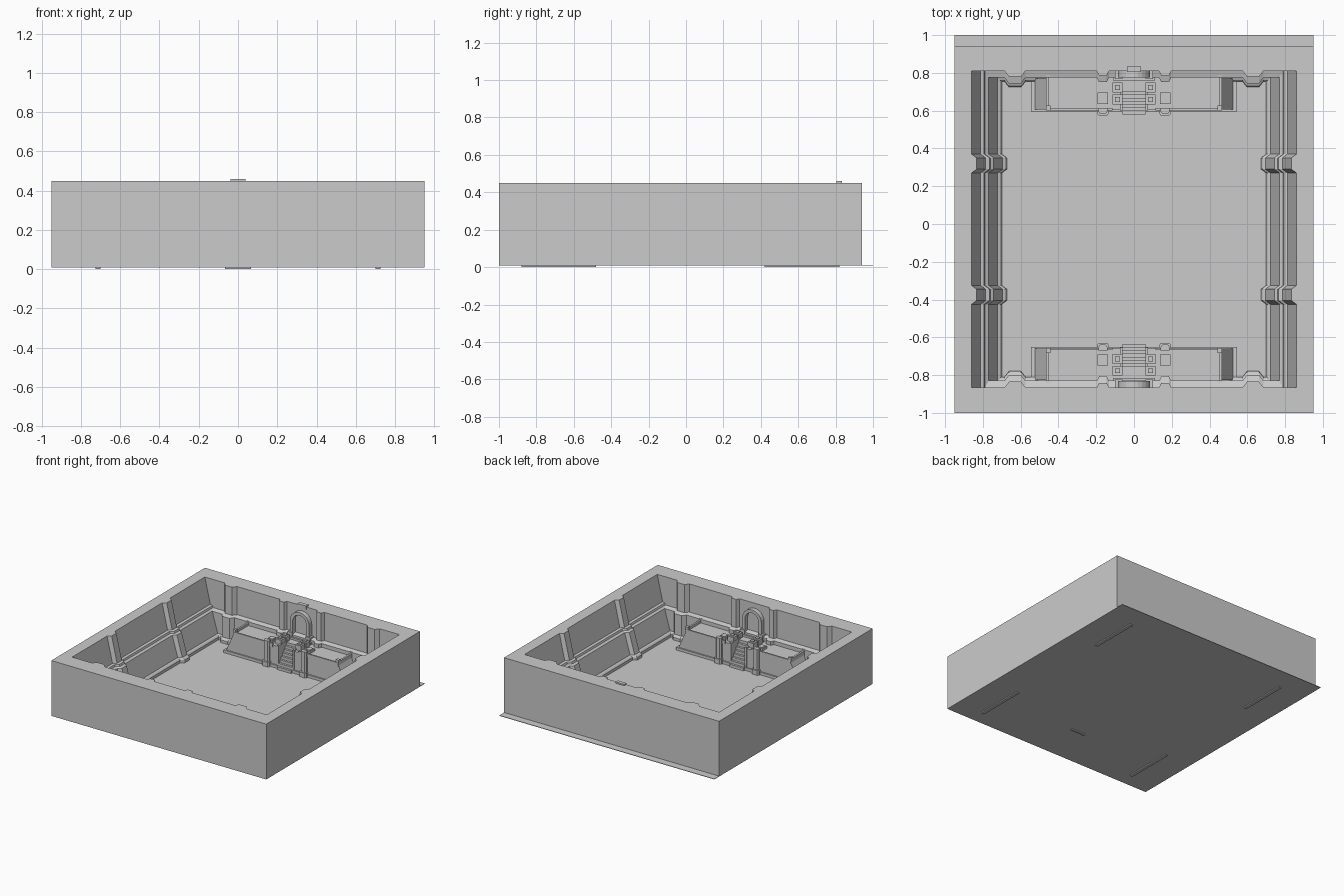
import bpy, bmesh, math

if "Cube" in bpy.data.objects:
    bpy.data.objects.remove(bpy.data.objects["Cube"])

CY, HY = -0.0275, 0.8375      # room centre in y, room half length


def finish(name, bm):
    bmesh.ops.recalc_face_normals(bm, faces=bm.faces[:])
    me = bpy.data.meshes.new(name)
    bm.to_mesh(me)
    bm.free()
    ob = bpy.data.objects.new(name, me)
    bpy.context.collection.objects.link(ob)
    return ob


def add_prism(bm, poly, place, a, b):
    """Extrude a 2D polygon from a to b; place maps (p, q, depth) to xyz."""
    lo = [bm.verts.new(place(p, q, a)) for p, q in poly]
    hi = [bm.verts.new(place(p, q, b)) for p, q in poly]
    bm.faces.new(lo)
    bm.faces.new(hi)
    for i in range(len(poly)):
        j = (i + 1) % len(poly)
        bm.faces.new((lo[i], lo[j], hi[j], hi[i]))


def add_box(bm, x0, x1, y0, y1, z0, z1):
    add_prism(bm, [(x0, y0), (x1, y0), (x1, y1), (x0, y1)],
              lambda p, q, d: (p, q, d), z0, z1)


def end_y(s, v):
    """y at distance v inwards from the back (s=1) or front (s=-1) wall."""
    return CY + s * (HY - v)


def end_boxes(name, boxes, mirror=True):
    """Boxes (x0, x1, v0, v1, z0, z1) repeated at both ends, and both sides."""
    bm = bmesh.new()
    for s in (1, -1):
        for x0, x1, v0, v1, z0, z1 in boxes:
            for m in ((1, -1) if mirror else (1,)):
                add_box(bm, m * x0, m * x1, end_y(s, v0), end_y(s, v1), z0, z1)
    return finish(name, bm)


# Room outline with trapezoid pilasters: (centre, base half width, tip half width, depth)
SIDE = [(-0.3475, 0.05, 0.03, 0.027), (0.3475, 0.05, 0.03, 0.027)]
ENDS = [(-0.63, 0.055, 0.032, 0.03), (-0.165, 0.032, 0.02, 0.024),
        (0.165, 0.032, 0.02, 0.024), (0.63, 0.055, 0.032, 0.03)]


def outline(hx, hy):
    def run(pils, h, off):
        pts = [(-h, off)]
        for c, w, t, d in pils:
            pts += [(c - w, off), (c - t, off - d), (c + t, off - d), (c + w, off)]
        return pts
    pts = [(x, -o) for x, o in run(ENDS, hx, hy)]
    pts += [(o, y) for y, o in run(SIDE, hy, hx)]
    pts += [(-x, o) for x, o in run(ENDS, hx, hy)]
    pts += [(-o, -y) for y, o in run(SIDE, hy, hx)]
    return pts


# Room walls: lofted rings from rim to floor, then outer faces
rings = [(0.86, HY, 0.45), (0.812, HY, 0.245), (0.793, HY, 0.24), (0.788, HY, 0.225),
         (0.77, 0.802, 0.215), (0.722, 0.802, 0.05), (0.71, 0.79, 0.045),
         (0.70, 0.782, 0.035), (0.70, 0.782, 0.013)]
bm = bmesh.new()
prev = first = None
for hx, hy, z in rings:
    ring = [bm.verts.new((x, y + CY, z)) for x, y in outline(hx, hy)]
    n = len(ring)
    if prev:
        for i in range(n):
            bm.faces.new((prev[i], prev[(i + 1) % n], ring[(i + 1) % n], ring[i]))
    else:
        first = ring
    prev = ring
bm.faces.new(prev)
corners = [(-0.95, -1), (0.95, -1), (0.95, 0.94), (-0.95, 0.94)]
top = [bm.verts.new((x, y, 0.45)) for x, y in corners]
bot = [bm.verts.new((x, y, 0.01)) for x, y in corners]
rim = [bm.edges.get((first[i], first[(i + 1) % n])) for i in range(n)]
for i in range(4):
    j = (i + 1) % 4
    bm.faces.new((bot[i], bot[j], top[j], top[i]))
    rim.append(bm.edges.get((top[i], top[j])))
bmesh.ops.triangle_fill(bm, edges=rim, use_beauty=True, use_dissolve=False)
finish("room_walls", bm)

# Base plate with a lip at the back
bm = bmesh.new()
add_box(bm, -0.95, 0.95, -1, 1, 0.008, 0.012)
finish("base_plate", bm)

# Wall feet just below the plate
bm = bmesh.new()
for m in (1, -1):
    for y0, y1 in ((-0.88, -0.48), (0.42, 0.82)):
        add_box(bm, m * 0.70, m * 0.725, y0, y1, 0, 0.011)
add_box(bm, -0.065, 0.065, -0.65, -0.635, 0, 0.011)
finish("wall_feet", bm)

# Raised platforms at both ends
end_boxes("platform", [(0.06, 0.465, 0, 0.205, 0.013, 0.185)])
end_boxes("platform_landing", [(-0.06, 0.06, 0, 0.09, 0.013, 0.185)], mirror=False)
end_boxes("platform_plinth", [(0.06, 0.545, 0.03, 0.215, 0.013, 0.035)])
end_boxes("platform_curb", [(0.115, 0.465, 0.197, 0.209, 0.17, 0.198)])
end_boxes("platform_rail", [(0.45, 0.465, 0.01, 0.2, 0.185, 0.205)])
end_boxes("rail_posts", [(0.442, 0.467, 0.005, 0.03, 0.185, 0.218),
                         (0.442, 0.467, 0.183, 0.208, 0.185, 0.218)])

# Sloped buttresses on the platform ends
bm = bmesh.new()
for s in (1, -1):
    for m in (1, -1):
        add_prism(bm, [(0.46, 0.02), (0.525, 0.02), (0.525, 0.04), (0.465, 0.175), (0.46, 0.175)],
                  lambda p, q, d: (m * p, end_y(s, d), q), 0.04, 0.205)
finish("platform_buttress", bm)

# Stairs
N = 8
end_boxes("stairs", [(-0.062, 0.062, 0.085, 0.225 - 0.017 * (N - 1 - k) + 0.005,
                      0.013, 0.185 - 0.0215 * k) for k in range(N)], mirror=False)

# Stair newel posts with caps
posts = []
for v in (0.062, 0.125):
    posts += [(0.062, 0.114, v, v + 0.052, 0.1, 0.225),
              (0.075, 0.101, v + 0.013, v + 0.039, 0.225, 0.235)]
end_boxes("stair_newels", posts)
end_boxes("stair_cheeks", [(0.06, 0.075, 0.085, 0.21, 0.013, 0.195)])

# Benches on the platform
end_boxes("platform_benches", [(0.138, 0.192, 0.115, 0.175, 0.185, 0.203),
                               (0.146, 0.184, 0.123, 0.167, 0.203, 0.208)])

# Front pilasters of the platforms, with wider feet
bm = bmesh.new()
for s in (1, -1):
    for m in (1, -1):
        for w, t, d, z0, z1 in ((0.032, 0.022, 0.236, 0.013, 0.05),
                                (0.024, 0.015, 0.226, 0.05, 0.215)):
            add_prism(bm, [(0.165 - w, 0.195), (0.165 + w, 0.195), (0.165 + w, d - 0.012),
                           (0.165 + t, d), (0.165 - t, d), (0.165 - w, d - 0.012)],
                      lambda p, q, h: (m * p, end_y(s, q), h), z0, z1)
finish("platform_pilasters", bm)

# Arched doorways with sill steps
bm = bmesh.new()
ro, ri, zc, seg = 0.085, 0.06, 0.325, 12
arc = [math.pi * i / seg for i in range(seg + 1)]
poly = [(ro, 0.185)] + [(ro * math.cos(a), zc + ro * math.sin(a)) for a in arc] + [(-ro, 0.185), (-ri, 0.185)]
poly += [(-ri * math.cos(a), zc + ri * math.sin(a)) for a in arc] + [(ri, 0.185)]
for s in (1, -1):
    add_prism(bm, poly, lambda p, q, d: (p, end_y(s, d), q), -0.005, 0.035)
finish("door_arch", bm)
end_boxes("door_sill", [(-0.11, 0.11, 0, 0.05, 0.185, 0.2),
                        (-0.075, 0.075, 0, 0.035, 0.2, 0.21)], mirror=False)
end_boxes("arch_bases", [(0.06, 0.1, 0, 0.042, 0.2, 0.235)])

# Small block on the back rim above the door
bm = bmesh.new()
add_box(bm, -0.038, 0.038, 0.805, 0.835, 0.43, 0.46)
finish("rim_block", bm)
